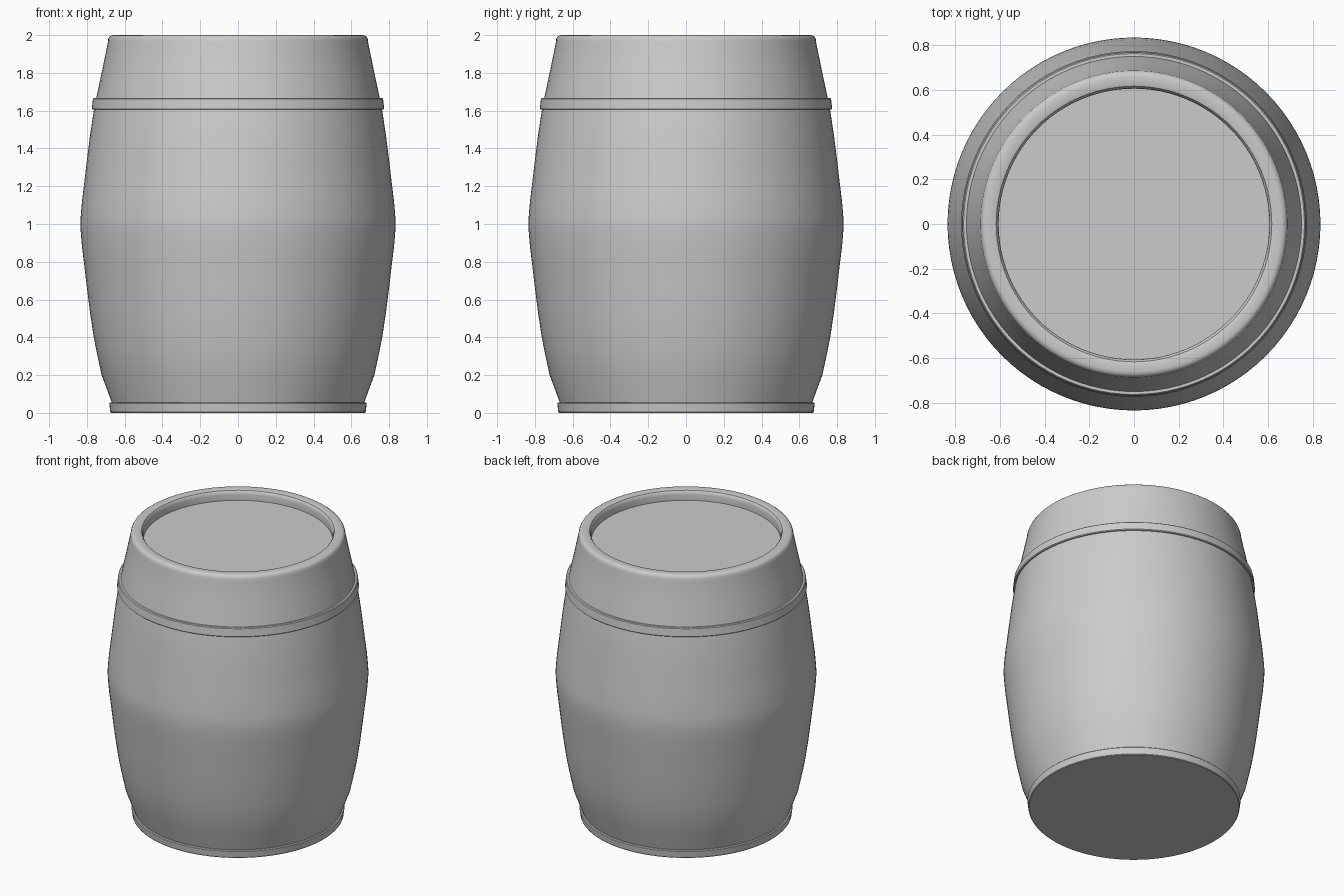
import bpy, bmesh, math

if "Cube" in bpy.data.objects:
    bpy.data.objects.remove(bpy.data.objects["Cube"])

SEGMENTS = 96


def lathe(name, profile, closed=False):
    """Revolve an (r, z) profile around the z axis."""
    bm = bmesh.new()
    verts = [bm.verts.new((r, 0, z)) for r, z in profile]
    edges = [bm.edges.new(pair) for pair in zip(verts, verts[1:])]
    if closed:
        edges.append(bm.edges.new((verts[-1], verts[0])))
    bmesh.ops.spin(bm, geom=verts + edges, cent=(0, 0, 0), axis=(0, 0, 1),
                   angle=math.tau, steps=SEGMENTS, use_duplicate=False)
    bmesh.ops.remove_doubles(bm, verts=bm.verts, dist=1e-5)
    bmesh.ops.recalc_face_normals(bm, faces=bm.faces)
    mesh = bpy.data.meshes.new(name)
    bm.to_mesh(mesh)
    bm.free()
    obj = bpy.data.objects.new(name, mesh)
    bpy.context.collection.objects.link(obj)
    bpy.ops.object.select_all(action='DESELECT')
    obj.select_set(True)
    bpy.context.view_layer.objects.active = obj
    bpy.ops.object.shade_smooth_by_angle(angle=math.radians(35))
    return obj


# Bulging staves: half profile measured from the middle, mirrored up and down
half = [(0.832, 0.05), (0.825, 0.13), (0.816, 0.2), (0.802, 0.32),
        (0.786, 0.45), (0.767, 0.58), (0.752, 0.66), (0.722, 0.8)]
lower = [(r, 1 - h) for r, h in reversed(half)]
upper = [(r, 1 + h) for r, h in half]

# Body with rounded rim and recessed lid
rim = [(0.689, 1.96), (0.687, 1.978), (0.681, 1.991), (0.671, 1.998),
       (0.66, 2.0), (0.63, 2.0), (0.617, 1.996), (0.609, 1.985),
       (0.606, 1.97), (0.606, 1.93), (0, 1.93)]
lathe("barrel_body", [(0, 0.003), (0.655, 0.003), (0.668, 0.055)] + lower
      + [(0.835, 1.0)] + upper + rim)


# Hoops, each a flat band with softened outer edges
def hoop(name, z0, z1, r0, r1, depth=0.04, b=0.005):
    lathe(name, [(r0 - depth, z0), (r0 - b, z0), (r0, z0 + b),
                 (r1, z1 - b), (r1 - b, z1), (r1 - depth, z1)], closed=True)


hoop("upper_hoop", 1.605, 1.668, 0.774, 0.768)
hoop("lower_hoop", 0.418, 0.48, 0.767, 0.774)
hoop("base_hoop", 0.0, 0.055, 0.676, 0.682)
# Flat bottom closing the base
lathe("barrel_bottom", [(0, 0), (0.672, 0), (0.672, 0.01), (0, 0.01)])
